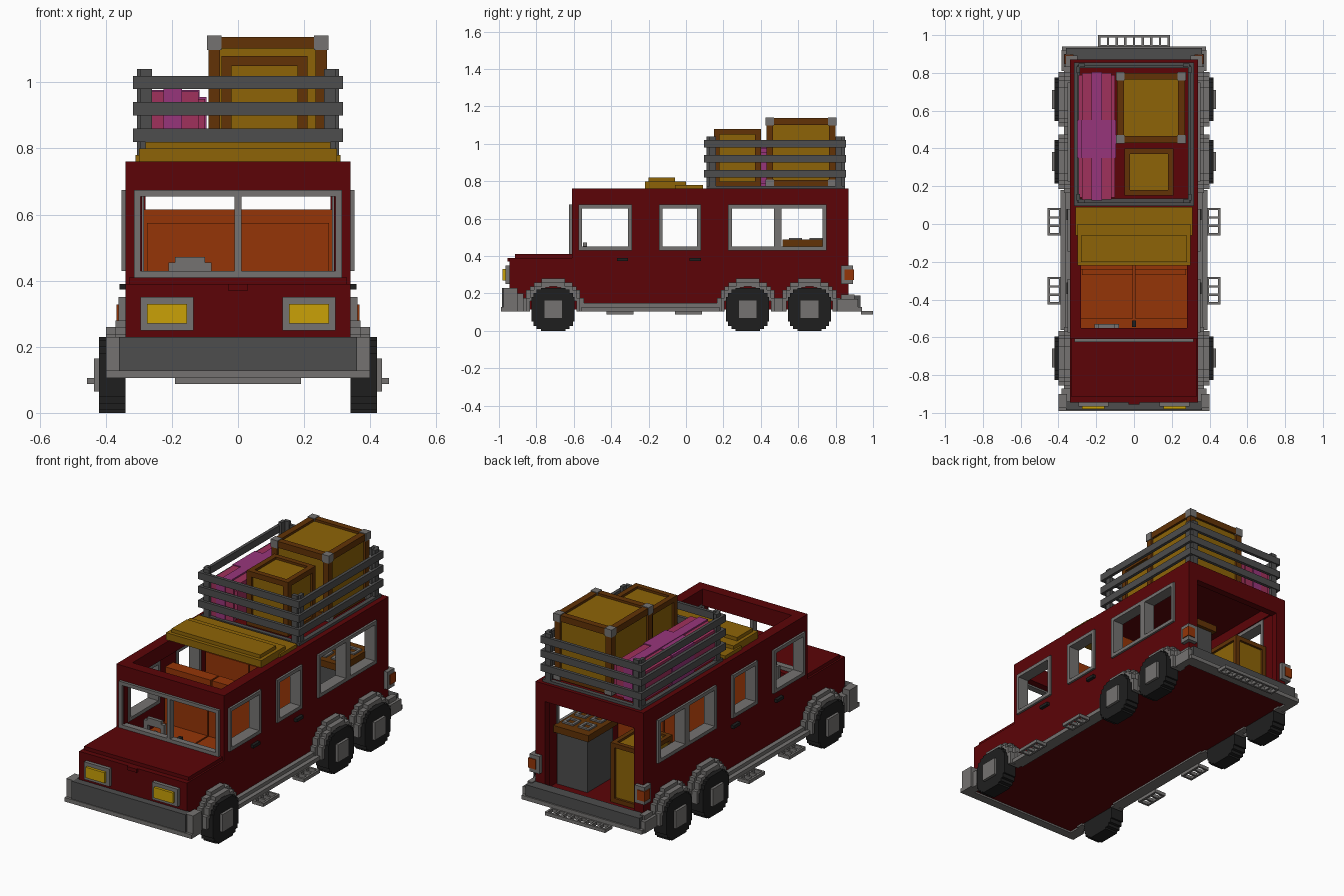
import bpy
import bmesh
from mathutils import Matrix, Vector

default_cube = bpy.data.objects.get("Cube")
if default_cube:
    bpy.data.objects.remove(default_cube)


def material(name, red, green, blue):
    linear = [(channel / 255) ** 2.2 for channel in (red, green, blue)] + [1]
    mat = bpy.data.materials.new(name)
    mat.use_nodes = True
    mat.diffuse_color = linear
    mat.node_tree.nodes["Principled BSDF"].inputs["Base Color"].default_value = linear
    return mat


paint = material("dark red paint", 92, 12, 16)
steel = material("light grey steel", 116, 114, 112)
iron = material("dark grey iron", 78, 78, 78)
rubber = material("black rubber", 36, 36, 36)
lamp = material("yellow lamp", 200, 160, 16)
canvas = material("gold canvas", 140, 100, 16)
wood = material("brown wood", 98, 54, 14)
leather = material("burnt orange leather", 148, 56, 16)
pink = material("pink cloth", 158, 52, 92)
purple = material("purple cloth", 150, 56, 122)


def finish(name, mat, bm):
    mesh = bpy.data.meshes.new(name)
    bmesh.ops.recalc_face_normals(bm, faces=bm.faces)
    bm.to_mesh(mesh)
    bm.free()
    mesh.materials.append(mat)
    obj = bpy.data.objects.new(name, mesh)
    bpy.context.collection.objects.link(obj)
    return obj


def part(name, mat, boxes, mirror=False):
    """Join boxes given as (x range, y range, z range), optionally mirrored in x."""
    bm = bmesh.new()
    for box in boxes:
        middle = Vector([(low + high) / 2 for low, high in box])
        size = Vector([abs(high - low) for low, high in box])
        for side in ((1, -1) if mirror else (1,)):
            place = Matrix.Translation((middle.x * side, middle.y, middle.z))
            bmesh.ops.create_cube(bm, size=1, matrix=place @ Matrix.Diagonal(size).to_4x4())
    return finish(name, mat, bm)


def span(half):
    return (-half, half)


def ring(across, up, width):
    """Four strips around a rectangle, as pairs of ranges."""
    (left, right), (low, high) = across, up
    return [(across, (low, low + width)), (across, (high - width, high)),
            ((left, left + width), up), ((right - width, right), up)]


def stepped_disc(name, mat, inner, outer, centre, steps):
    """Prism along x with a stair-stepped round outline, on both sides."""
    quarter = []
    for wide, tall in steps:
        if quarter:
            quarter.append((wide, quarter[-1][1]))
        quarter.append((wide, tall))
    flipped = quarter[::-1]
    outline = (quarter + [(y, -z) for y, z in flipped]
               + [(-y, -z) for y, z in quarter] + [(-y, z) for y, z in flipped])
    bm = bmesh.new()
    for side in (1, -1):
        points = [bm.verts.new((inner * side, centre[0] + y, centre[1] + z)) for y, z in outline]
        face = bm.faces.new(points)
        extruded = bmesh.ops.extrude_face_region(bm, geom=[face], use_keep_orig=True)
        moved = [v for v in extruded["geom"] if isinstance(v, bmesh.types.BMVert)]
        bmesh.ops.translate(bm, verts=moved, vec=((outer - inner) * side, 0, 0))
    finish(name, mat, bm)


# Main levels and limits of the body
WIDE, INNER = .34, .28
FRONT, BACK = -.61, .87
FLOOR, SILL, LINTEL, ROOF = .15, .43, .675, .76
wall = (INNER + .01, WIDE)
length = (FRONT, BACK)
windows = [(-.575, -.29), (-.145, .08), (.225, .75)]

# Body shell: floor, side walls with window gaps, front and rear frames, roof
part("floor", paint, [(span(WIDE), (-.95, BACK), (.115, FLOOR))])
edges = [FRONT] + [edge for window in windows for edge in window] + [BACK]
pillars = [(wall, (edges[i], edges[i + 1]), (SILL, LINTEL)) for i in range(0, len(edges), 2)]
part("side_walls", paint, pillars + [(wall, length, (FLOOR, SILL)),
     ((INNER, WIDE), length, (LINTEL, ROOF))], mirror=True)
part("windscreen_header", paint, [(span(WIDE), (FRONT, -.55), (.665, ROOF))])
part("rear_opening", paint, [((INNER, WIDE), (.83, BACK), (FLOOR, ROOF)),
     ((0, WIDE), (.83, BACK), (.66, ROOF))], mirror=True)
part("rear_roof", paint, [(span(WIDE), (0, BACK), (.73, ROOF))])

# Hood
part("hood", paint, [(span(WIDE), (-.945, FRONT), (FLOOR, .39)),
     (span(.33), (-.915, -.56), (.38, .41)), (span(.03), (-.955, -.9), (.37, .39))])

# Window frames
frames = [((.285, .352), y, z) for window in windows for y, z in ring(window, (SILL, LINTEL), .02)]
frames.append(((.285, .352), (.47, .51), (SILL, LINTEL)))
part("side_window_frames", steel, frames, mirror=True)
screen = [(x, (-.625, -.59), z) for x, z in ring(span(.315), (.41, LINTEL), .02)]
part("windscreen_frame", steel, screen + [(span(.01), (-.625, -.59), (.41, LINTEL))])
part("windscreen_posts", paint, [((.31, WIDE), (FRONT, -.57), (.4, LINTEL))], mirror=True)

# Door handles
part("door_handles", rubber, [((WIDE, .358), (y, y + .06), (.373, .39))
     for y in (-.37, .02)], mirror=True)

# Wheels and stepped wheel arches
STEP, AXLE = .0206, .115
tyre_steps = [(.04, AXLE), (.065, .105), (.088, .088), (.105, .065), (AXLE, .04)]
hub_steps = [(.028, .05), (.05, .028)]
for label, y in (("front", -.71), ("middle", .33), ("rear", .66)):
    stepped_disc(label + "_tyres", rubber, WIDE, .42, (y, AXLE), tyre_steps)
    stepped_disc(label + "_hubs", steel, .4, .435, (y, AXLE), hub_steps)
    arch = []
    for radius, reach in ((.168, .37), (.148, .4)):
        for i in range(-8, 8):
            offset = (i + .5) * STEP
            if abs(offset) < radius:
                top = round((radius ** 2 - offset ** 2) ** .5 / STEP) * STEP
                hollow = max(.122 ** 2 - offset ** 2, 0) ** .5
                low = AXLE + hollow if hollow else .105
                column = (y + i * STEP, y + (i + 1) * STEP)
                arch.append(((WIDE - .01, reach), column, (low, AXLE + max(top, STEP))))
    part(label + "_wheel_arches", steel, arch, mirror=True)

# Sills and bumpers
under = (.105, .128)
part("sills", steel, [((WIDE - .02, .39), (-.56, .18), under),
     ((WIDE - .01, .365), (-.56, .18), (.12, .148))], mirror=True)
part("front_bumper", iron, [(span(.36), (-.985, -.94), (.12, .23))])
part("front_bumper_trim", steel, [((0, .4), (-.99, -.94), under),
     ((.355, .4), (-.975, -.9), (.105, .23)), ((WIDE, .385), (-.95, -.87), (.105, .2))], mirror=True)
part("rear_bumper", iron, [(span(.36), (BACK, .932), (.12, .19))])
part("rear_bumper_trim", steel, [((0, .38), (BACK, .94), under),
     ((WIDE, .385), (.81, .92), (.105, .17)), ((WIDE, .37), (.83, .9), (.16, .195))], mirror=True)


# Perforated steps
def grate(name, long, cross, holes, along_y):
    bar, level = .012, (.087, .106)
    pitch = (long[1] - long[0] - bar) / holes
    strips = ring(long, cross, bar)
    strips += [((long[0] + i * pitch, long[0] + i * pitch + bar), cross) for i in range(1, holes)]
    part(name, steel, [(b, a, level) if along_y else (a, b, level) for a, b in strips], mirror=along_y)


grate("rear_step", span(.19), (.935, 1), 8, False)
grate("cab_steps", (-.425, -.28), (.385, .457), 3, True)
grate("passenger_steps", (-.06, .085), (.385, .457), 3, True)

# Lights
part("headlight_frames", steel, [((.135, .295), (-.965, -.94), (.25, .35))], mirror=True)
part("headlights", lamp, [((.155, .275), (-.98, -.95), (.27, .33))], mirror=True)
part("tail_light_frames", steel, [((.3, .362), (.83, .892), (.25, .35))], mirror=True)
part("tail_lights", leather, [((.32, .367), (.848, .897), (.272, .328))], mirror=True)

# Rolled canvas cover
part("canvas_cover", canvas, [(span(.31), (-.06, .09), (ROOF, .78)),
     (span(.3), (-.22, 0), (ROOF, .8)), (span(.28), (-.2, -.06), (.79, .82))])

# Roof rack
rack = [((.285, .305), (y, y + .035), (ROOF, 1.04)) for y in (.125, .8)]
rack += [((.26, .295), (y, y + .02), (ROOF, 1.04)) for y in (.11, .83)]
for z in (.82, .9, .98):
    level = (z, z + .04)
    rack.append(((.3, .318), (.095, .855), level))
    rack += [((0, .318), (y, y + .018), level) for y in (.095, .838)]
part("roof_rack", iron, rack, mirror=True)
part("rack_base", iron, [(x, y, (ROOF, .775)) for x, y in ring(span(.31), (.11, .85), .025)])


# Crates with inset panels and edge beams
def crate(name, x, y, z, beam, corners=False):
    sides, inset = (x, y, z), .013
    part(name + "_panels", canvas, [[(low + inset, high - inset) for low, high in sides]])
    ends = [((low, low + beam), (high - beam, high)) for low, high in sides]
    beams = [(x, b, c) for b in ends[1] for c in ends[2]]
    beams += [(a, y, c) for a in ends[0] for c in ends[2]]
    beams += [(a, b, z) for a in ends[0] for b in ends[1]]
    part(name + "_beams", wood, beams)
    if corners:
        lip = .004
        part(name + "_corners", steel, [[(low - lip, high + lip) for low, high in (a, b, c)]
             for a in ends[0] for b in ends[1] for c in ends[2]])


crate("large_crate", (-.09, .27), (.43, .8), (.77, 1.138), .036, corners=True)
crate("small_crate", (-.05, .21), (.15, .4), (.77, 1.08), .03)
crate("kitchen_cupboard", (-.28, -.07), (.52, .78), (FLOOR, .488), .025)

# Bed roll with coloured bands
part("bed_roll", pink, [((-.295, -.1), (.14, .79), (.79, .95)),
     ((-.275, -.12), (.13, .8), (.775, .972))])
part("bed_roll_bands", purple, [((-.299, -.096), (.35, .55), (.785, .955)),
     ((-.279, -.116), (.35, .55), (.77, .977)), ((-.225, -.17), (.125, .805), (.77, .98))])

# Seats, each row split into two halves
for label, y, deep in (("front", -.24, .26), ("second", .13, .2)):
    part(label + "_seats", leather, [((.004, wall[0]), (y - deep, y), (FLOOR, .31)),
         ((.004, wall[0]), (y, y + .07), (FLOOR, .615)),
         ((.004, .275), (y - .03, y), (.3, .575))], mirror=True)
part("cab_mat", leather, [(span(INNER), (-.57, -.2), (FLOOR, .16))])

# Steering wheel and gear lever
part("steering_wheel", steel, [(x, (-.55, -.53), z) for x, z in ring((-.21, -.08), (.33, .455), .025)]
     + [((-.19, -.1), (-.55, -.53), (.44, .472)), ((-.155, -.135), (-.6, -.53), (.38, .4))])
part("gear_lever", rubber, [(span(.01), (-.545, -.51), (FLOOR, .4))])

# Kitchen counter with burners
part("counter_cabinet", iron, [((.09, INNER), (.53, .76), (FLOOR, .45))])
part("counter_top", wood, [((.07, wall[0]), (.515, .78), (.45, .488))])
part("burners", steel, [(x, y, (.488, .497)) for left in (.1, .2) for low in (.55, .66)
     for x, y in ring((left, left + .07), (low, low + .07), .015)])
